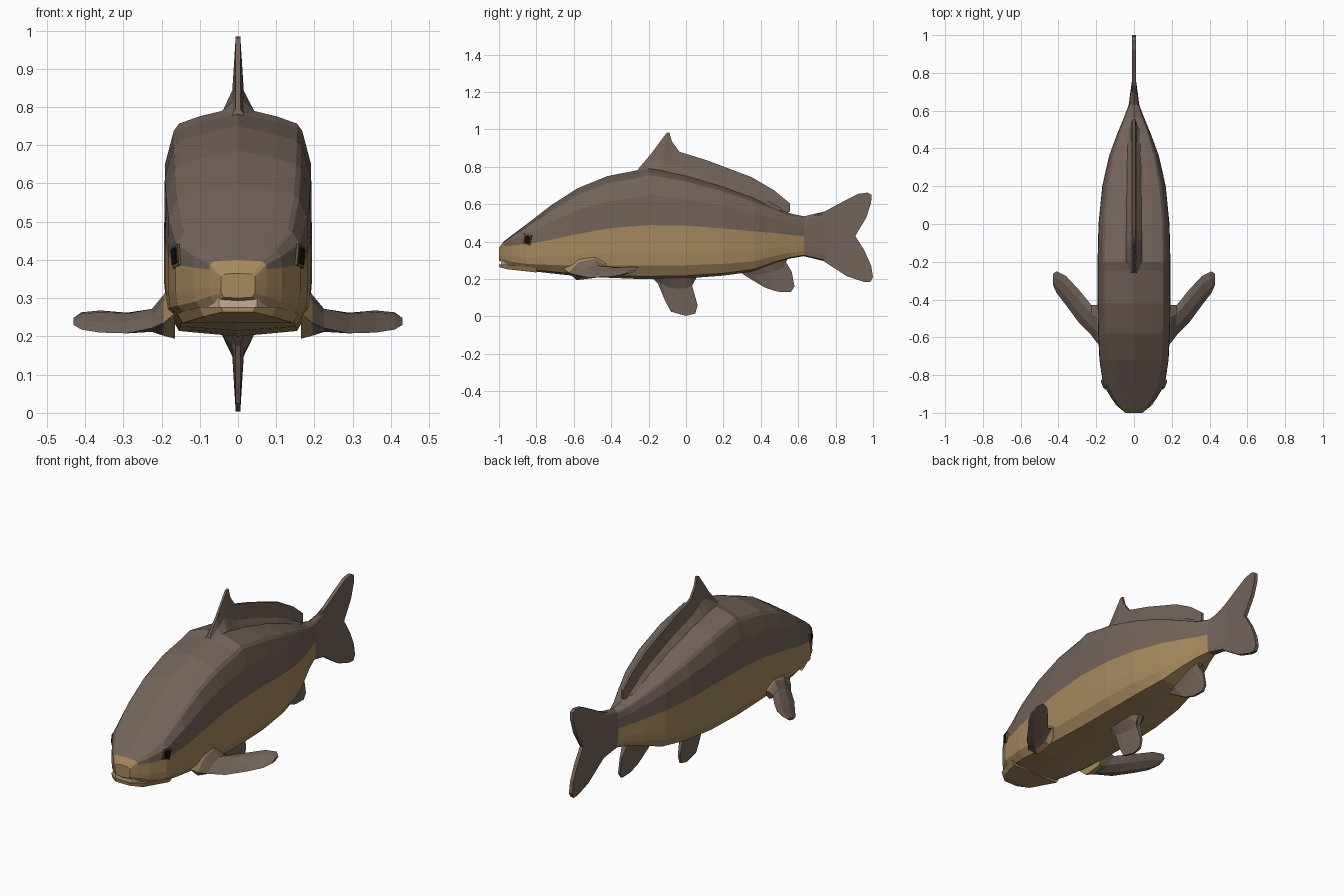
import bpy, bmesh, math
from mathutils import Vector

if "Cube" in bpy.data.objects:
    bpy.data.objects.remove(bpy.data.objects["Cube"])


def material(name, r, g, b):
    m = bpy.data.materials.new(name)
    m.diffuse_color = (r, g, b, 1)
    m.use_nodes = True
    m.node_tree.nodes["Principled BSDF"].inputs["Base Color"].default_value = m.diffuse_color
    return m


BROWN = material("brown_scales", 0.17, 0.125, 0.10)
GOLD = material("gold_scales", 0.38, 0.25, 0.11)
OLIVE = material("olive", 0.13, 0.10, 0.03)
BLACK = material("black", 0.005, 0.005, 0.005)
PALE = material("pale_lip", 0.55, 0.42, 0.33)


def finish(name, bm, mats):
    bmesh.ops.recalc_face_normals(bm, faces=bm.faces)
    me = bpy.data.meshes.new(name)
    bm.to_mesh(me)
    bm.free()
    for m in mats:
        me.materials.append(m)
    ob = bpy.data.objects.new(name, me)
    bpy.context.collection.objects.link(ob)
    return ob


def loft(name, rings, mats, pick=lambda i, j: 0):
    """Skin closed rings of points; pick(i, j) gives the material slot."""
    bm = bmesh.new()
    vs = [[bm.verts.new(p) for p in r] for r in rings]
    n = len(rings[0])
    for i in range(len(vs) - 1):
        for j in range(n):
            k = (j + 1) % n
            f = bm.faces.new((vs[i][j], vs[i][k], vs[i + 1][k], vs[i + 1][j]))
            f.material_index = pick(i, j)
    bm.faces.new(vs[0]).material_index = pick(-1, 0)
    bm.faces.new(vs[-1])
    return finish(name, bm, mats)


# Body: stations of (y, top, stripe edge, bottom, half width)
stations = [
    (-1.0, .365, .35, .30, .045), (-.975, .40, .375, .283, .075),
    (-.93, .435, .38, .262, .115), (-.85, .495, .387, .245, .163),
    (-.72, .595, .41, .23, .183), (-.58, .685, .44, .215, .19),
    (-.42, .75, .47, .207, .193), (-.25, .783, .484, .20, .193),
    (-.2, .80, .488, .20, .193), (0, .76, .485, .203, .188),
    (.2, .70, .47, .218, .168), (.36, .64, .455, .24, .132),
    (.48, .585, .445, .285, .088), (.56, .55, .435, .31, .055),
    (.63, .535, .43, .322, .028), (.76, .565, .43, .29, .011)]
upper = [(.53, .08), (.80, .14), (.87, .20), (.99, .48)]
lower = [(1, 0), (1, .5), (.97, .75), (.8, .95)]


def body_ring(y, top, stripe, bottom, w):
    half = [(w * a, top + (stripe - top) * f) for a, f in upper]
    half += [(w * a, stripe + (bottom - stripe) * f) for a, f in lower]
    return ([(0, y, top)] + [(x, y, z) for x, z in half] + [(0, y, bottom)]
            + [(-x, y, z) for x, z in reversed(half)])


def body_colour(i, j):
    if i >= 14:
        return 0
    return 1 if i < 1 or 5 <= j <= 12 else 0


loft("body", [body_ring(*s) for s in stations], [BROWN, GOLD], body_colour)

# Lower jaw and lip
jaw = [(-1.0, .045, .264, .277), (-.955, .10, .252, .277), (-.8, .16, .235, .26)]
loft("lower_jaw", [[(-w, y, t), (w, y, t), (w * .9, y, b), (-w * .9, y, b)]
                   for y, w, b, t in jaw], [GOLD])
lip = [(-.99, .05, .272, .302), (-.94, .085, .268, .295)]
loft("lip", [[(-w, y, t), (w, y, t), (w, y, b), (-w, y, b)]
             for y, w, b, t in lip], [PALE])


# Median fins: each ray runs root -> tip in the y-z plane, flared at the root
def median_fin(name, rays, flare, mid=.3):
    rings = []
    for n, (root, tip) in enumerate(rays):
        a, c = Vector(root), Vector(tip)
        b = a.lerp(c, mid)
        r = flare * (.4 if n in (0, len(rays) - 1) else 1)
        side = [(r, a), (min(r, .015), b), (.006, c)]
        rings.append([(x, p.x, p.y) for x, p in side]
                     + [(-x, p.x, p.y) for x, p in reversed(side)])
    return loft(name, rings, [BROWN])


median_fin("dorsal_fin", [
    ((-.26, .775), (-.25, .795)), ((-.2, .79), (-.19, .865)),
    ((-.16, .785), (-.105, .98)), ((-.13, .78), (-.09, .985)),
    ((-.09, .77), (-.075, .935)), ((-.03, .755), (-.035, .88)),
    ((.1, .72), (.11, .835)), ((.3, .65), (.35, .745)),
    ((.42, .595), (.47, .675)), ((.49, .565), (.555, .605)),
    ((.52, .55), (.555, .56))], .042)
median_fin("pelvic_fin", [
    ((-.19, .215), (-.15, .175)), ((-.13, .21), (-.11, .08)),
    ((-.09, .21), (-.08, .025)), ((-.05, .21), (0, .003)),
    ((-.01, .21), (.05, .015)), ((.02, .21), (.062, .06)),
    ((.06, .215), (.03, .16))], .045)
median_fin("anal_fin", [
    ((.27, .25), (.32, .215)), ((.34, .25), (.42, .155)),
    ((.4, .27), (.49, .132)), ((.45, .29), (.56, .13)),
    ((.49, .30), (.58, .16)), ((.52, .315), (.565, .24)),
    ((.55, .325), (.535, .29))], .03)

# Tail fin: extruded outline
tail = [(.68, .537), (.74, .56), (.86, .625), (.92, .655), (.97, .662), (.992, .65),
        (.99, .61), (.965, .53), (.905, .43), (.955, .35), (.99, .27), (1.0, .21),
        (.985, .183), (.95, .185), (.86, .215), (.79, .26), (.73, .30), (.68, .318)]
bm = bmesh.new()
face = bm.faces.new([bm.verts.new((-.01, y, z)) for y, z in tail])
ext = bmesh.ops.extrude_face_region(bm, geom=[face])
bmesh.ops.translate(bm, vec=(.02, 0, 0),
                    verts=[v for v in ext["geom"] if isinstance(v, bmesh.types.BMVert)])
bmesh.ops.triangulate(bm, faces=[f for f in bm.faces if len(f.verts) > 4])
finish("tail_fin", bm, [BROWN])

# Pectoral fins: sections of (x, leading y, trailing y, leading z, trailing z, half thickness)
sections = [(.165, -.66, -.41, .26, .29, .075), (.195, -.63, -.43, .235, .275, .045),
            (.225, -.59, -.43, .222, .262, .022), (.29, -.525, -.35, .208, .262, .014),
            (.36, -.43, -.275, .21, .268, .012), (.41, -.365, -.25, .218, .263, .01),
            (.43, -.32, -.265, .23, .248, .006)]
for s, side in ((1, "right"), (-1, "left")):
    rings = []
    for x, y0, y1, z0, z1, t in sections:
        ring = []
        for f, k in ((0, 0), (.3, 1), (.7, 1), (1, 0), (.7, -1), (.3, -1)):
            ring.append((s * x, y0 + (y1 - y0) * f, z0 + (z1 - z0) * f + k * t))
        rings.append(ring)
    loft("pectoral_fin_" + side, rings, [BROWN, GOLD], lambda i, j: 1 if i < 1 else 0)

    # Eyes: dark pupil on an olive rim
    for part, mat, size, out in (("eye_rim", OLIVE, (.02, .044, .056), 0),
                                 ("pupil", BLACK, (.02, .03, .042), .004)):
        bpy.ops.mesh.primitive_cube_add(size=1, location=(s * (.156 + out), -.847, .41),
                                        rotation=(math.radians(-12), 0, -s * .4))
        ob = bpy.context.object
        ob.name = part + "_" + side
        ob.scale = size
        ob.data.materials.append(mat)
